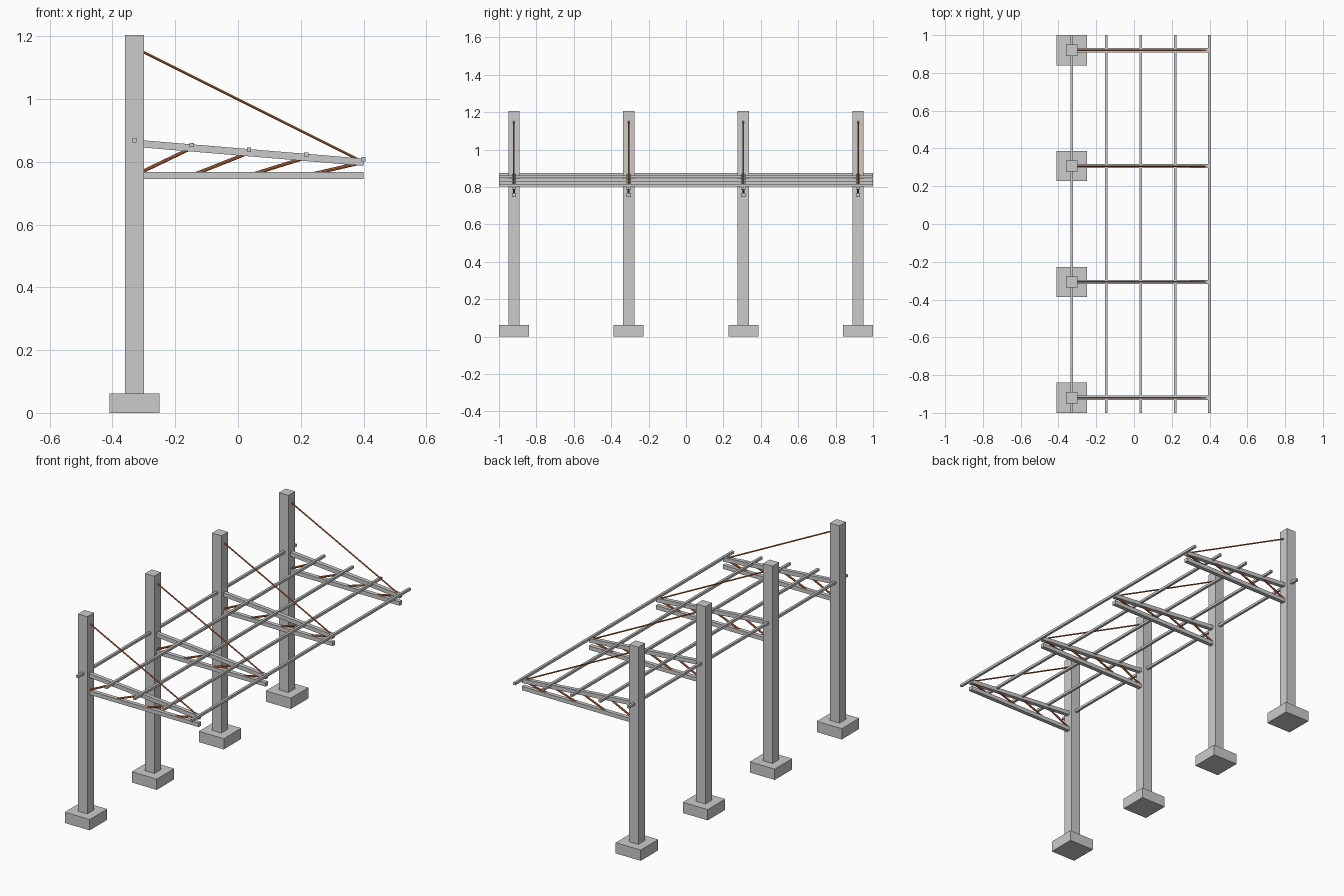
import bpy
from mathutils import Vector

if "Cube" in bpy.data.objects:
    bpy.data.objects.remove(bpy.data.objects["Cube"])

orange = bpy.data.materials.new("orange_steel")
orange.diffuse_color = (0.65, 0.18, 0.06, 1)
orange.use_nodes = True
orange.node_tree.nodes["Principled BSDF"].inputs["Base Color"].default_value = orange.diffuse_color


def box(name, lo, hi):
    lo, hi = Vector(lo), Vector(hi)
    bpy.ops.mesh.primitive_cube_add(size=1, location=(lo + hi) / 2)
    ob = bpy.context.object
    ob.name = name
    ob.scale = hi - lo
    return ob


def rod(name, a, b, radius):
    a, b = Vector(a), Vector(b)
    bpy.ops.mesh.primitive_cylinder_add(vertices=8, radius=radius, depth=(b - a).length,
                                        location=(a + b) / 2)
    ob = bpy.context.object
    ob.name = name
    ob.rotation_euler = (b - a).to_track_quat('Z', 'Y').to_euler()
    ob.data.materials.append(orange)
    return ob


def slanted_bar(name, a, b, y, size):
    # square bar lying in the xz plane
    a, b = Vector((a[0], y, a[1])), Vector((b[0], y, b[1]))
    bpy.ops.mesh.primitive_cube_add(size=1, location=(a + b) / 2)
    ob = bpy.context.object
    ob.name = name
    ob.scale = ((b - a).length, size, size)
    ob.rotation_euler = Vector((1, 0, 0)).rotation_difference(b - a).to_euler()
    return ob


POST_X, TIP_X, LOW_Z = -0.33, 0.40, 0.757
panel_x = [POST_X + i * (TIP_X - POST_X) / 4 for i in range(5)]


def top_z(x):
    return 0.857 - (x + 0.30) * 0.0829


# Frames: footing, post, truss chords, diagonals and tie rod
for i in range(4):
    y = -0.92 + i * 1.84 / 3
    box(f"footing_{i}", (-0.41, y - 0.08, 0), (-0.25, y + 0.08, 0.0625))
    box(f"post_{i}", (-0.36, y - 0.03, 0.0625), (-0.30, y + 0.03, 1.205))
    slanted_bar(f"top_chord_{i}", (POST_X, top_z(POST_X)), (TIP_X, top_z(TIP_X)), y, 0.023)
    slanted_bar(f"bottom_chord_{i}", (POST_X, LOW_Z), (TIP_X, LOW_Z), y, 0.023)
    for j in range(4):
        x0, x1 = panel_x[j], panel_x[j + 1]
        rod(f"diagonal_{i}_{j}", (x0, y, LOW_Z), (x1, y, top_z(x1)), 0.0055)
    rod(f"tie_rod_{i}", (-0.305, y, 1.152), (TIP_X, y, top_z(TIP_X)), 0.004)

# Purlins along the full length
for j, x in enumerate(panel_x):
    z = top_z(x) + 0.0095
    box(f"purlin_{j}", (x - 0.007, -1, z - 0.007), (x + 0.007, 1, z + 0.007))
